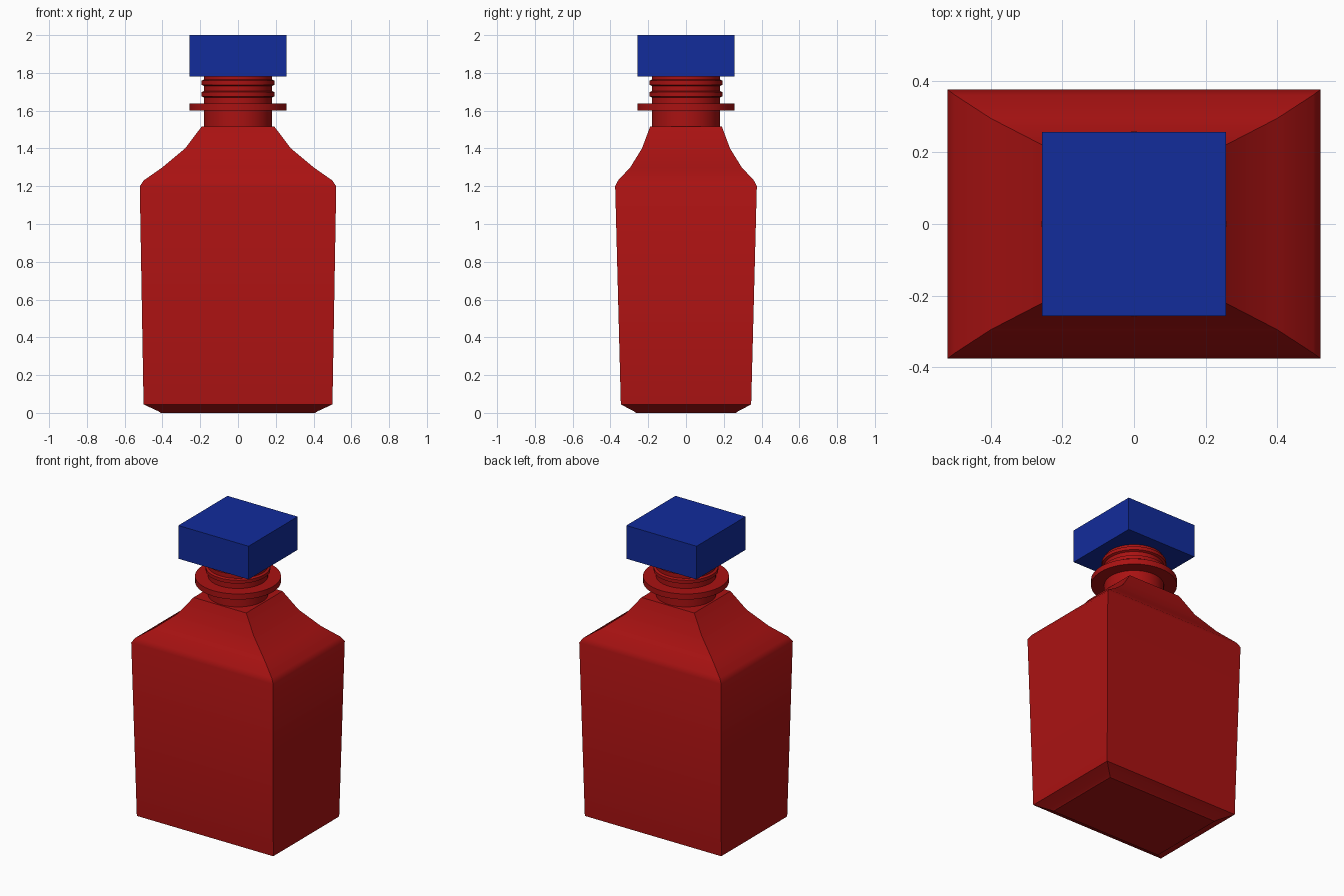
import bpy, bmesh, math

if "Cube" in bpy.data.objects:
    bpy.data.objects.remove(bpy.data.objects["Cube"])


def material(name, color):
    m = bpy.data.materials.new(name)
    m.diffuse_color = color
    m.use_nodes = True
    m.node_tree.nodes["Principled BSDF"].inputs["Base Color"].default_value = m.diffuse_color
    return m


RED = material("red", (0.40, 0.006, 0.006, 1))
BLUE = material("blue", (0.006, 0.025, 0.33, 1))


def loft(name, rings, mat, angle=35):
    """Skin a stack of equal-sized point rings and cap both ends."""
    bm = bmesh.new()
    loops = [[bm.verts.new(p) for p in ring] for ring in rings]
    n = len(loops[0])
    for a, b in zip(loops, loops[1:]):
        for i in range(n):
            j = (i + 1) % n
            bm.faces.new((a[i], a[j], b[j], b[i]))
    bm.faces.new(loops[0][::-1])
    bm.faces.new(loops[-1])
    bmesh.ops.recalc_face_normals(bm, faces=bm.faces)
    me = bpy.data.meshes.new(name)
    bm.to_mesh(me)
    bm.free()
    ob = bpy.data.objects.new(name, me)
    bpy.context.collection.objects.link(ob)
    me.materials.append(mat)
    bpy.ops.object.select_all(action='DESELECT')
    ob.select_set(True)
    bpy.context.view_layer.objects.active = ob
    bpy.ops.object.shade_smooth_by_angle(angle=math.radians(angle))
    return ob


def rect(z, x, y):
    return [(-x, -y, z), (x, -y, z), (x, y, z), (-x, y, z)]


def circle(z, r, n=48):
    return [(r * math.cos(2 * math.pi * i / n), r * math.sin(2 * math.pi * i / n), z)
            for i in range(n)]


# Rectangular bottle body: chamfered base, slight taper, curved shoulders
BODY = [(0.0, 0.41, 0.265), (0.008, 0.42, 0.275), (0.045, 0.50, 0.345),
        (1.20, 0.52, 0.375), (1.23, 0.50, 0.36), (1.30, 0.40, 0.295),
        (1.40, 0.28, 0.233), (1.515, 0.193, 0.19)]
loft("bottle_body", [rect(*s) for s in BODY], RED)

# Round neck with collar and two thread rings
NECK = [(1.50, 0.18), (1.60, 0.18), (1.60, 0.258), (1.637, 0.258), (1.637, 0.18)]
for z in (1.687, 1.748):
    NECK += [(z - 0.017, 0.18), (z - 0.011, 0.194), (z + 0.011, 0.194), (z + 0.017, 0.18)]
NECK.append((1.79, 0.18))
loft("neck", [circle(*s) for s in NECK], RED)

# Square cap
loft("cap", [rect(z, 0.257, 0.257) for z in (1.78, 2.0)], BLUE)
